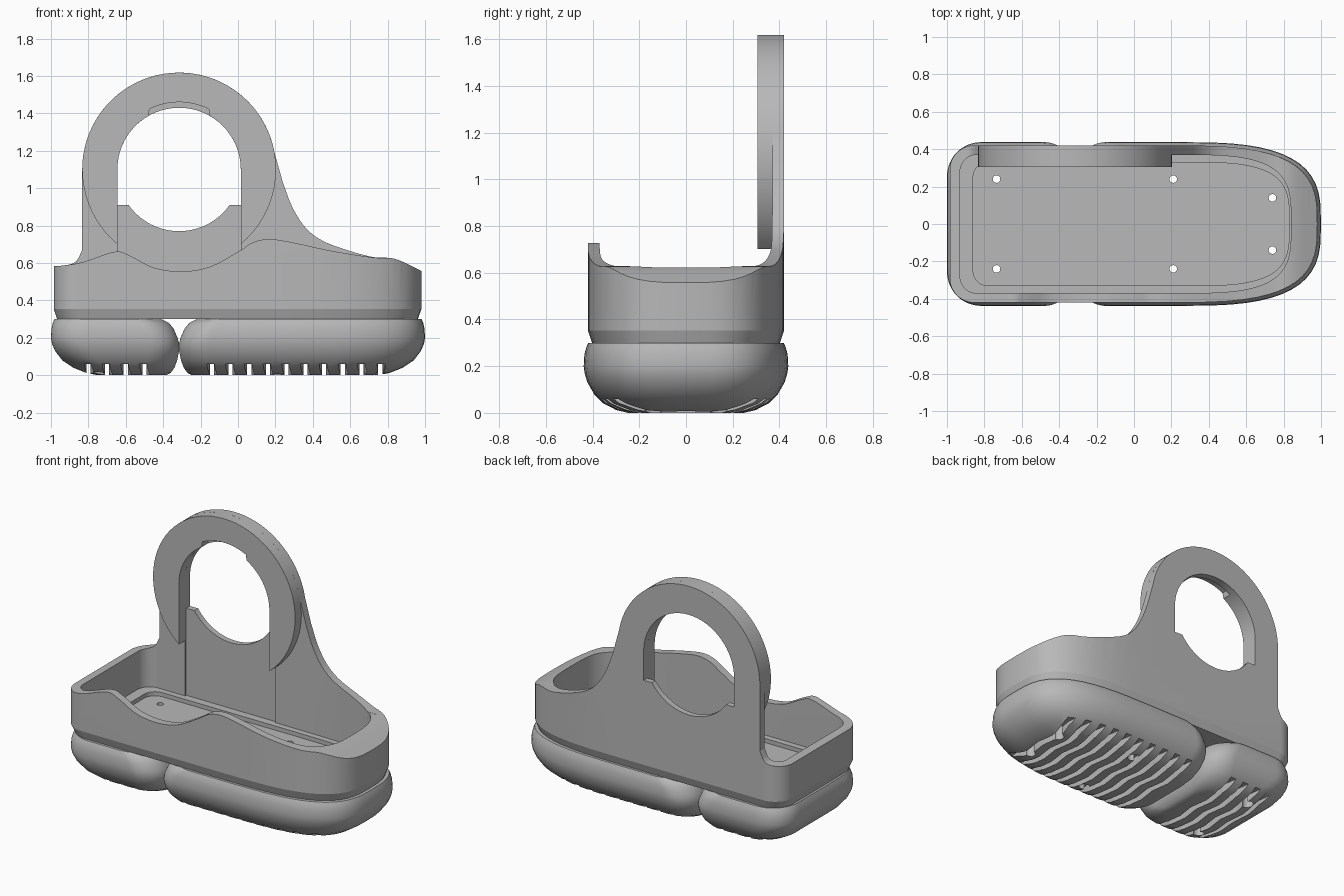
import bpy, bmesh, math
from mathutils import Vector

if "Cube" in bpy.data.objects:
    bpy.data.objects.remove(bpy.data.objects["Cube"])

grey = bpy.data.materials.new("plain_grey")
grey.use_nodes = True
grey.diffuse_color = (0.48, 0.48, 0.48, 1)
grey.node_tree.nodes["Principled BSDF"].inputs["Base Color"].default_value = (0.48, 0.48, 0.48, 1)


def loft(name, rings):
    """Closed solid through rings that share a point count."""
    bm = bmesh.new()
    rows = [[bm.verts.new(p) for p in ring] for ring in rings]
    n = len(rows[0])
    for a, b in zip(rows, rows[1:]):
        for i in range(n):
            j = (i + 1) % n
            bm.faces.new((a[i], a[j], b[j], b[i]))
    bm.faces.new(rows[0][::-1])
    bm.faces.new(rows[-1])
    bmesh.ops.recalc_face_normals(bm, faces=bm.faces)
    mesh = bpy.data.meshes.new(name)
    bm.to_mesh(mesh)
    bm.free()
    mesh.materials.append(grey)
    obj = bpy.data.objects.new(name, mesh)
    bpy.context.scene.collection.objects.link(obj)
    return obj


def slab_z(name, pts, z0, z1):
    return loft(name, [[(x, y, z) for x, y in pts] for z in (z0, z1)])


def slab_y(name, pts, y0, y1):
    return loft(name, [[(x, y, z) for x, z in pts] for y in (y0, y1)])


def arc(cx, cy, r, a0, a1, n=24):
    angles = [math.radians(a0 + (a1 - a0) * i / n) for i in range(n + 1)]
    return [(cx + r * math.cos(a), cy + r * math.sin(a)) for a in angles]


def cut(obj, cutters):
    """Subtract each cutter in turn, then discard it."""
    for c in cutters:
        c.hide_render = True
        mod = obj.modifiers.new("cut", "BOOLEAN")
        mod.operation, mod.solver, mod.object = "DIFFERENCE", "EXACT", c
        deps = bpy.context.evaluated_depsgraph_get()
        mesh = bpy.data.meshes.new_from_object(obj.evaluated_get(deps))
        obj.modifiers.clear()
        obj.data = mesh
        bpy.data.objects.remove(c)


def outline(x0, x1, h, left, right, n=14):
    """Plan outline symmetric in y; each end is (length, width, exponent)."""
    def corner(cx, sign, end):
        a, b, e = end
        out = []
        for i in range(n + 1):
            t = math.pi / 2 * i / n
            out.append((cx + sign * a * math.sin(t) ** (2 / e),
                        h - b + b * max(math.cos(t), 0) ** (2 / e)))
        return out
    half = corner(x0 + left[0], -1, left)[::-1] + corner(x1 - right[0], 1, right)
    full = half + [(x, -y) for x, y in half[::-1]]
    clean = []
    for p in full:
        if not clean or (Vector(p) - Vector(clean[-1])).length > 1e-4:
            clean.append(p)
    if (Vector(clean[0]) - Vector(clean[-1])).length < 1e-4:
        clean.pop()
    return clean


def smooth_line(pts, n=5):
    """Catmull-Rom curve through the points."""
    v = [Vector(p) for p in pts]
    v = [v[0] * 2 - v[1]] + v + [v[-1] * 2 - v[-2]]
    out = []
    for a, b, c, d in zip(v, v[1:], v[2:], v[3:]):
        for i in range(n):
            t = i / n
            out.append(tuple(0.5 * (2 * b + (c - a) * t + (2 * a - 5 * b + 4 * c - d) * t * t
                                    + (3 * b - a - 3 * c + d) * t ** 3)))
    return out + [tuple(v[-2])]


CX, CZ, R_OUT, R_IN = -0.315, 1.1, 0.518, 0.33
FLOOR, RECESS = 0.337, 0.31
SCREWS = [(x, s * y) for x, y in ((-0.735, 0.24), (0.21, 0.24), (0.74, 0.14)) for s in (-1, 1)]


def screw_cutters():
    return [slab_z("screw", arc(x, y, 0.02, 0, 345, 23), -0.1, 0.5) for x, y in SCREWS]


# Tray body: chamfered foot, straight walls
def body_ring(m, z):
    pts = outline(-0.985 + m, 0.98 - m, 0.42 - m, (0.13, 0.13, 2), (0.78, 0.42 - m, 3.1))
    return [(x, y, z) for x, y in pts]


body = loft("tray_body", [body_ring(0.018, 0.3), body_ring(0, 0.353), body_ring(0, 1.7)])
cavity = outline(-0.93, 0.84, 0.37, (0.09, 0.09, 2), (0.64, 0.37, 3.6))
recess = outline(-0.86, 0.83, 0.33, (0.08, 0.08, 2), (0.6, 0.33, 3.6))

# Wavy front rim and arched back rim
front_rim = smooth_line([(-1.1, 0.58), (-0.95, 0.585), (-0.83, 0.605), (-0.66, 0.66), (-0.58, 0.64),
                         (-0.45, 0.575), (-0.3, 0.555), (-0.15, 0.58), (0, 0.66), (0.08, 0.71),
                         (0.17, 0.728), (0.3, 0.708), (0.5, 0.665), (0.72, 0.63), (0.84, 0.622),
                         (0.975, 0.56), (1.1, 0.5)])
back_rim = (smooth_line([(-1.1, 0.58), (-0.95, 0.585), (-0.87, 0.605), (-0.833, 0.67)])
            + arc(CX, CZ, R_OUT, 180, 10, 40)
            + smooth_line([(0.24, 1.03), (0.29, 0.9), (0.36, 0.79), (0.45, 0.72), (0.58, 0.67),
                           (0.72, 0.632), (0.84, 0.622), (0.975, 0.56), (1.1, 0.5)]))
sky = [(1.1, 2), (-1.1, 2)]
opening = (arc(CX, CZ, R_IN, 0, 180, 32) + [(CX - R_IN, 0.91)]
           + arc(CX, CZ, R_IN, 215, 325, 20) + [(CX + R_IN, 0.91)])
panel = [(CX + sx * R_IN, z) for sx, z in ((-1, FLOOR), (1, FLOOR), (1, CZ), (-1, CZ))]

cut(body, [slab_z("cavity", cavity, FLOOR, 2),
           slab_z("recess", recess, RECESS, 0.5),
           slab_y("air_front", front_rim + sky, -1, 0.3),
           slab_y("air_back", back_rim + sky, 0.2999, 1),
           slab_y("opening", opening, 0.2, 0.6),
           slab_y("panel", panel, 0.3, 0.382)])
cut(body, [slab_z("disc", arc(x, 0, 0.05, 0, 348.75, 31), RECESS - 0.006, 0.45)
           for x in (-0.67, -0.315, 0.06, 0.39)] + screw_cutters())

# Retaining ring in front of the arch, open below, with a shallow top notch
tip = math.degrees(math.acos(R_IN / R_OUT))
inner = []
for a in range(180, -1, -4):
    r = 0.36 if 60 < a < 120 else R_IN
    inner += arc(CX, CZ, r, a, a, 1)[:1]
ring = slab_y("arch_ring", arc(CX, CZ, R_OUT, -tip, 180 + tip, 56) + inner, 0.305, 0.375)

# Padded soles: (z, side margin, outer end margin, gap margin)
PAD = [(0, 0.19, 0.25, 0.07), (0.012, 0.14, 0.19, 0.045), (0.04, 0.085, 0.12, 0.025),
       (0.08, 0.045, 0.06, 0.01), (0.13, 0.016, 0.022, 0), (0.17, 0.004, 0.005, 0),
       (0.2, 0, 0, 0.008), (0.25, 0.003, 0.003, 0.03), (0.28, 0.011, 0.01, 0.055),
       (0.3, 0.02, 0.018, 0.095)]
GAP = -0.315


def heel_ring(z, m, e, g):
    pts = outline(-1 + e, GAP - g, 0.438 - m, (0.19, 0.19, 2.1), (0.16, 0.16, 2))
    return [(x, y, z) for x, y in pts]


def toe_ring(z, m, e, g):
    end = (0.78 - e, 0.438 - m, 3.1)
    return [(x, y, z) for x, y in outline(GAP + g, 1 - e, 0.438 - m, (0.16, 0.16, 2), end)]


def groove(x):
    """Gently zigzag channel across the tread."""
    side = [(x + (0.009 if i % 2 else -0.009), -0.39 + 0.13 * i) for i in range(7)]
    pts = [(px - 0.02, y) for px, y in side] + [(px + 0.02, y) for px, y in side[::-1]]
    return slab_z("groove", pts, -0.05, 0.06)


heel = loft("heel_sole", [heel_ring(*p) for p in PAD])
toe = loft("toe_sole", [toe_ring(*p) for p in PAD])
for sole, start, count in ((heel, -0.8, 4), (toe, -0.14, 10)):
    cut(sole, [groove(start + 0.1 * i) for i in range(count)])
    cut(sole, screw_cutters())
    cut(sole, [slab_z("bore", arc(x, y, 0.035, 0, 345, 23), -0.1, 0.1) for x, y in SCREWS])

# Smooth curves, crisp edges
for obj, limit in ((body, 17), (ring, 30), (heel, 35), (toe, 35)):
    bpy.ops.object.select_all(action="DESELECT")
    obj.select_set(True)
    bpy.context.view_layer.objects.active = obj
    bpy.ops.object.shade_smooth_by_angle(angle=math.radians(limit))
